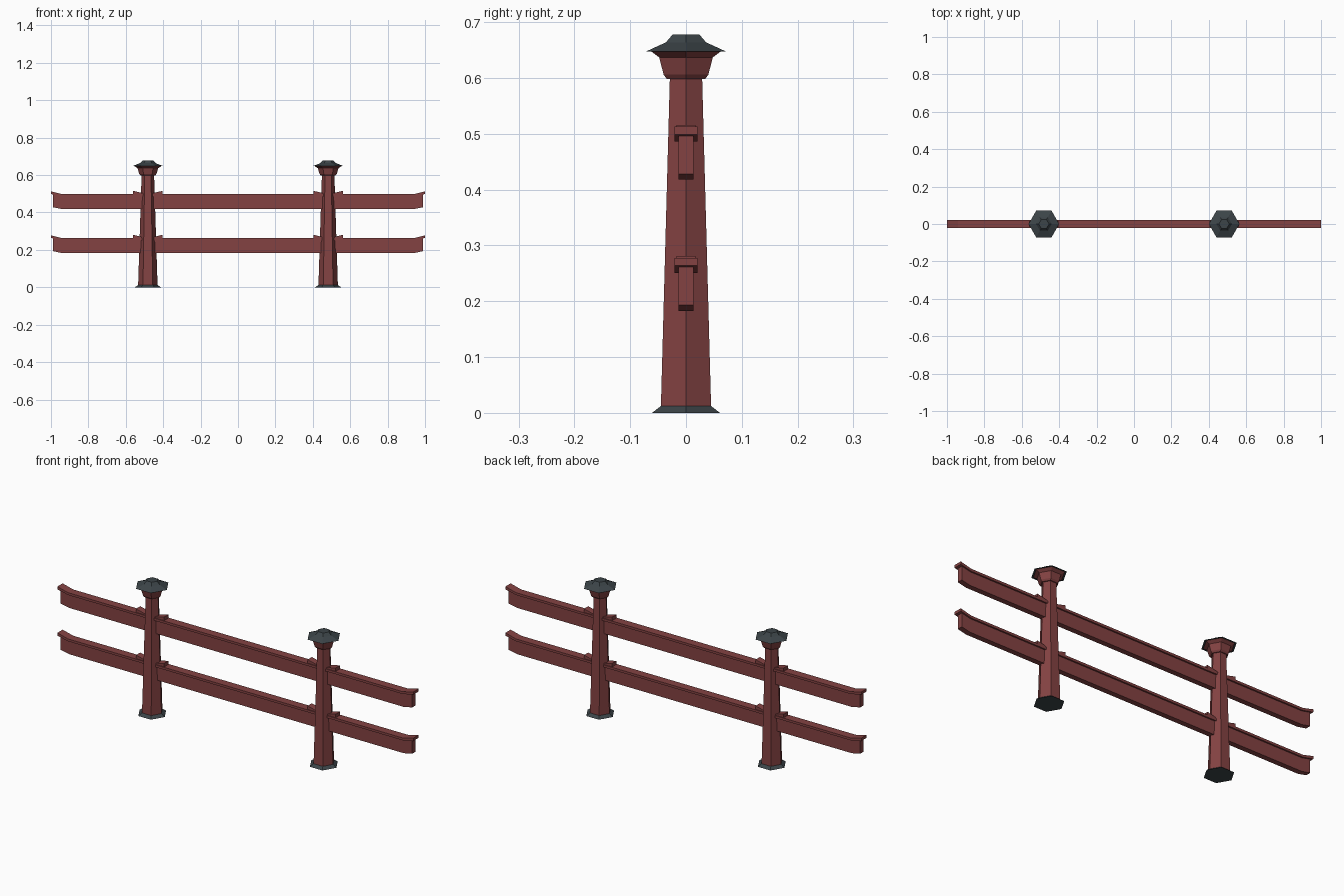
import bpy, bmesh
from math import cos, sin, pi

if "Cube" in bpy.data.objects:
    bpy.data.objects.remove(bpy.data.objects["Cube"])


def material(name, rgb):
    m = bpy.data.materials.new(name)
    m.diffuse_color = (*rgb, 1)
    m.use_nodes = True
    m.node_tree.nodes["Principled BSDF"].inputs["Base Color"].default_value = m.diffuse_color
    return m


red = material("red_paint", (0.23, 0.055, 0.055))
slate = material("slate_metal", (0.045, 0.058, 0.065))


def finish(name, bm, mat):
    bmesh.ops.recalc_face_normals(bm, faces=bm.faces)
    mesh = bpy.data.meshes.new(name)
    bm.to_mesh(mesh)
    bm.free()
    mesh.materials.append(mat)
    obj = bpy.data.objects.new(name, mesh)
    bpy.context.collection.objects.link(obj)
    return obj


def hex_turned(name, x, profile, mat):
    """Six-sided column; profile holds (half width across flats, z)."""
    bm = bmesh.new()
    rings = []
    for half, z in profile:
        r = half / cos(pi / 6)
        rings.append([bm.verts.new((x + r * cos(i * pi / 3), r * sin(i * pi / 3), z))
                      for i in range(6)])
    for a, b in zip(rings, rings[1:]):
        for i in range(6):
            j = (i + 1) % 6
            bm.faces.new((a[i], a[j], b[j], b[i]))
    bm.faces.new(rings[0])
    bm.faces.new(rings[-1])
    return finish(name, bm, mat)


def beam(name, cx, stations, half_y, mat, dz=0):
    """Beam along x, mirrored about cx; stations hold (x, bottom z, top z)."""
    full = [(-x, b, t) for x, b, t in reversed(stations)] + stations
    bm = bmesh.new()
    rings = [[bm.verts.new((cx + x, y, z + dz)) for y, z in
              ((-half_y, b), (half_y, b), (half_y, t), (-half_y, t))]
             for x, b, t in full]
    for a, c in zip(rings, rings[1:]):
        for i in range(4):
            j = (i + 1) % 4
            bm.faces.new((a[i], a[j], c[j], c[i]))
    bm.faces.new(rings[0])
    bm.faces.new(rings[-1])
    return finish(name, bm, mat)


POST_X = 0.482

# Posts: metal foot, tapered shaft with flared head, metal roof cap
for side, x in (("left", -POST_X), ("right", POST_X)):
    hex_turned(f"{side}_post_foot", x, [(0.061, 0), (0.044, 0.013)], slate)
    hex_turned(f"{side}_post_shaft", x,
               [(0.045, 0.01), (0.029, 0.598), (0.034, 0.598), (0.040, 0.606),
                (0.048, 0.637), (0.064, 0.649)], red)
    hex_turned(f"{side}_post_cap", x,
               [(0.062, 0.648), (0.071, 0.648), (0.036, 0.664), (0.024, 0.678)], slate)

# Two rails, each with a wider upturned strip and raised wedges at the posts
for level, dz in (("upper", 0), ("lower", -0.235)):
    beam(f"{level}_rail", 0, [(0.94, 0.418, 0.490), (0.988, 0.428, 0.503)],
         0.0135, red, dz)
    beam(f"{level}_rail_strip", 0, [(0.94, 0.486, 0.498), (1.0, 0.499, 0.513)],
         0.021, red, dz)
    for side, x in (("left", -POST_X), ("right", POST_X)):
        beam(f"{level}_{side}_wedge", x, [(0.03, 0.490, 0.504), (0.079, 0.494, 0.516)],
             0.017, red, dz)
